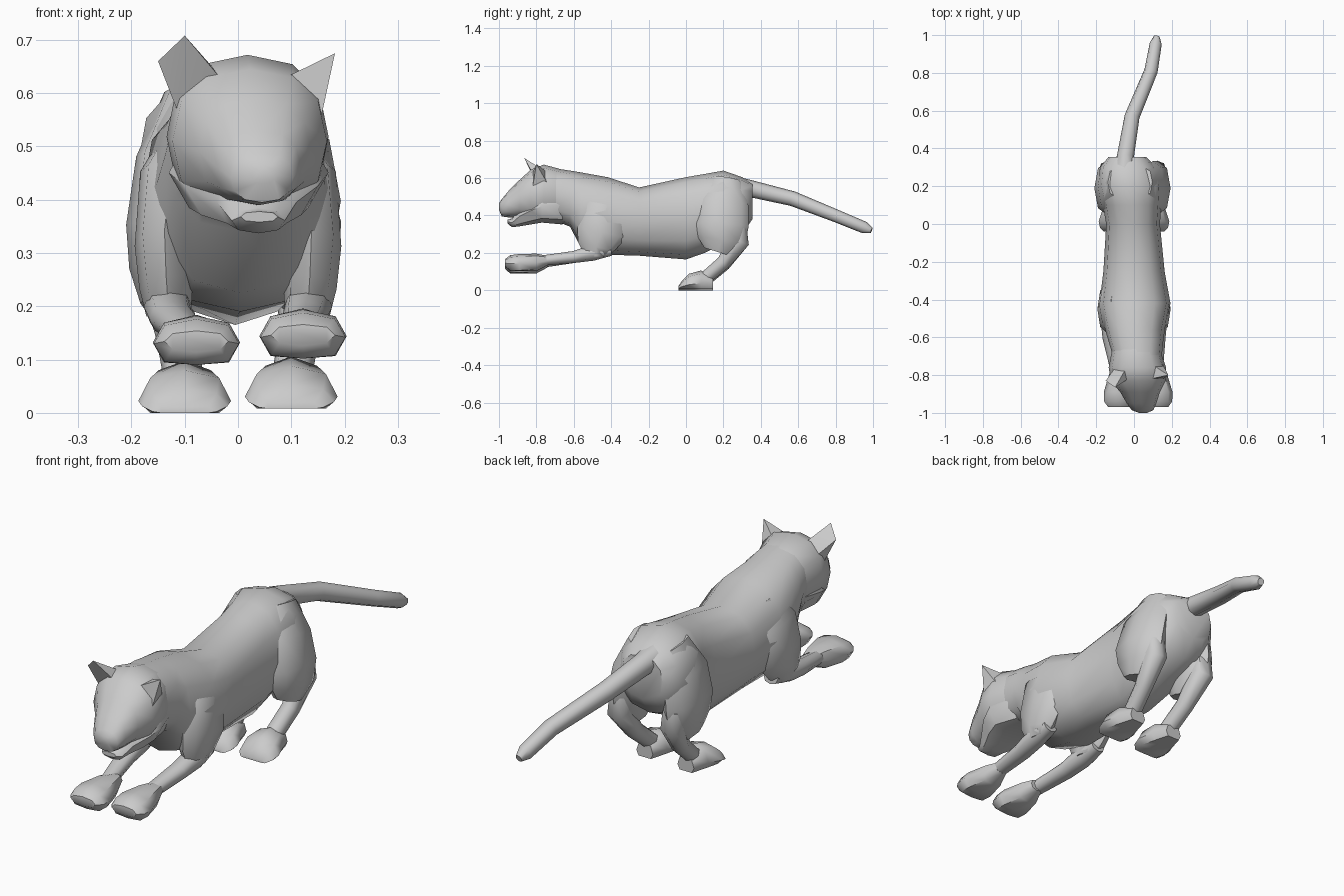
import bpy, bmesh, math
from mathutils import Vector


def finish(name, bm):
    bmesh.ops.recalc_face_normals(bm, faces=bm.faces)
    mesh = bpy.data.meshes.new(name)
    bm.to_mesh(mesh)
    bm.free()
    ob = bpy.data.objects.new(name, mesh)
    bpy.context.collection.objects.link(ob)
    bpy.ops.object.select_all(action='DESELECT')
    ob.select_set(True)
    bpy.context.view_layer.objects.active = ob
    bpy.ops.object.shade_smooth_by_angle(angle=math.radians(50))
    return ob


def power(v, e):
    return math.copysign(abs(v) ** e, v) if abs(v) > 1e-6 else 0.0


def skin(name, rings, sides, e, floor=-1):
    # each ring: centre, half-width vector, half-height vector; floor flattens the underside
    bm = bmesh.new()
    loops = []
    for c, u, v in rings:
        loop = []
        for i in range(sides):
            a = 2 * math.pi * i / sides
            p = c + u * power(math.cos(a), e) + v * power(math.sin(a), e)
            p.z = max(p.z, floor)
            loop.append(bm.verts.new(p))
        loops.append(loop)
    for a, b in zip(loops, loops[1:]):
        for i in range(sides):
            j = (i + 1) % sides
            bm.faces.new((a[i], a[j], b[j], b[i]))
    bm.faces.new(loops[0])
    bm.faces.new(loops[-1])
    return finish(name, bm)


def slices(name, rows, sides=12, e=0.85, floor=-1):
    # rows: y, centre x, bottom z, top z, half width
    return skin(name, [(Vector((x, y, (b + t) / 2)), Vector((w, 0, 0)), Vector((0, 0, (t - b) / 2)))
                       for y, x, b, t, w in rows], sides, e, floor)


def limb(name, rows, sides=8, e=0.9):
    # rows: x, y, z, half width, half thickness; rings follow the path
    pts = [Vector(r[:3]) for r in rows]
    rings = []
    for i, r in enumerate(rows):
        t = (pts[min(i + 1, len(pts) - 1)] - pts[max(i - 1, 0)]).normalized()
        u = Vector((1, 0, 0))
        u = (u - t * u.dot(t)).normalized()
        rings.append((pts[i], u * r[3], u.cross(t) * r[4]))
    return skin(name, rings, sides, e)


def hull(name, pts):
    bm = bmesh.new()
    for p in pts:
        bm.verts.new(p)
    bmesh.ops.convex_hull(bm, input=bm.verts)
    return finish(name, bm)


# Torso and neck
slices("body", [
    (-0.72, 0.02, 0.38, 0.655, 0.125), (-0.62, 0.01, 0.34, 0.64, 0.145),
    (-0.56, 0.005, 0.225, 0.63, 0.158), (-0.42, 0.005, 0.19, 0.605, 0.188),
    (-0.25, 0, 0.185, 0.55, 0.162), (0.0, -0.005, 0.165, 0.605, 0.142),
    (0.10, -0.01, 0.20, 0.622, 0.155), (0.20, -0.02, 0.25, 0.64, 0.172),
    (0.30, -0.03, 0.30, 0.605, 0.15), (0.355, -0.035, 0.38, 0.572, 0.10)])

# Head, turned slightly to one side
slices("head", [
    (-0.66, 0.01, 0.37, 0.645, 0.125), (-0.76, 0.018, 0.365, 0.672, 0.152),
    (-0.83, 0.022, 0.375, 0.645, 0.145), (-0.89, 0.032, 0.39, 0.59, 0.105),
    (-0.95, 0.04, 0.39, 0.53, 0.078), (-0.985, 0.045, 0.395, 0.488, 0.058),
    (-1.0, 0.048, 0.43, 0.465, 0.022)])
slices("lower_jaw", [
    (-0.66, 0.015, 0.352, 0.56, 0.12), (-0.77, 0.02, 0.362, 0.54, 0.15),
    (-0.83, 0.025, 0.352, 0.50, 0.125), (-0.89, 0.035, 0.342, 0.45, 0.075),
    (-0.93, 0.038, 0.337, 0.385, 0.05), (-0.955, 0.04, 0.358, 0.378, 0.035)], sides=8)

# Ears
hull("ear_left", [(-0.10, -0.865, 0.708), (-0.15, -0.83, 0.66), (-0.115, -0.80, 0.57),
                  (-0.03, -0.82, 0.625), (-0.04, -0.76, 0.64), (-0.10, -0.76, 0.60)])
hull("ear_right", [(0.182, -0.80, 0.675), (0.09, -0.82, 0.63), (0.155, -0.82, 0.55),
                   (0.15, -0.74, 0.57), (0.09, -0.74, 0.63)])

# Tail
limb("tail", [
    (-0.05, 0.28, 0.55, 0.06, 0.055), (-0.045, 0.36, 0.54, 0.045, 0.045),
    (-0.01, 0.57, 0.49, 0.04, 0.04), (0.09, 0.81, 0.395, 0.036, 0.034),
    (0.115, 0.955, 0.335, 0.032, 0.032), (0.12, 0.992, 0.32, 0.016, 0.016)])

for s, side in ((-1, "left"), (1, "right")):
    # Front shoulder blending into the outstretched foreleg
    limb("shoulder_" + side, [
        (s * 0.085, -0.41, 0.54, 0.04, 0.07), (s * 0.125, -0.43, 0.44, 0.06, 0.13),
        (s * 0.138, -0.45, 0.31, 0.056, 0.135), (s * 0.135, -0.48, 0.235, 0.05, 0.10),
        (s * 0.13, -0.48, 0.185, 0.042, 0.06)])
    px, dz = s * 0.10 + 0.022, 0.006 * s
    limb("foreleg_" + side, [
        (s * 0.133, -0.40, 0.215, 0.035, 0.03), (s * 0.132, -0.50, 0.20, 0.045, 0.042),
        (s * 0.125, -0.60, 0.178, 0.042, 0.032), (s * 0.105 + 0.015, -0.78, 0.152 + dz, 0.033, 0.027)])
    slices("front_paw_" + side, [
        (-0.74, px, 0.128 + dz, 0.178 + dz, 0.033), (-0.80, px, 0.092 + dz, 0.19 + dz, 0.055),
        (-0.89, px, 0.088 + dz, 0.188 + dz, 0.082), (-0.94, px, 0.09 + dz, 0.182 + dz, 0.08),
        (-0.968, px, 0.12 + dz, 0.16 + dz, 0.06)], sides=8, floor=0.096 + dz)

    # Haunch, shin and hind paw
    hx = s * 0.13 - 0.008
    limb("haunch_" + side, [
        (s * 0.075 - 0.02, 0.22, 0.59, 0.045, 0.08), (s * 0.115 - 0.015, 0.20, 0.47, 0.062, 0.135),
        (hx, 0.19, 0.35, 0.072, 0.145), (hx, 0.19, 0.27, 0.066, 0.13),
        (hx, 0.17, 0.205, 0.045, 0.075)])
    qx, pz = s * 0.1, 0.004 + 0.004 * s
    limb("shin_" + side, [
        (hx, 0.28, 0.33, 0.045, 0.045), (hx, 0.285, 0.265, 0.05, 0.055),
        (s * 0.115, 0.20, 0.14 + pz, 0.038, 0.038), (qx, 0.10, 0.055 + pz, 0.038, 0.035)])
    slices("hind_paw_" + side, [
        (0.145, qx, pz - 0.02, pz + 0.065, 0.04), (0.08, qx, pz - 0.04, pz + 0.098, 0.065),
        (0.015, qx, pz - 0.035, pz + 0.08, 0.087), (-0.02, qx, pz - 0.02, pz + 0.045, 0.08),
        (-0.04, qx, pz - 0.01, pz + 0.015, 0.06)], sides=8, floor=pz)
